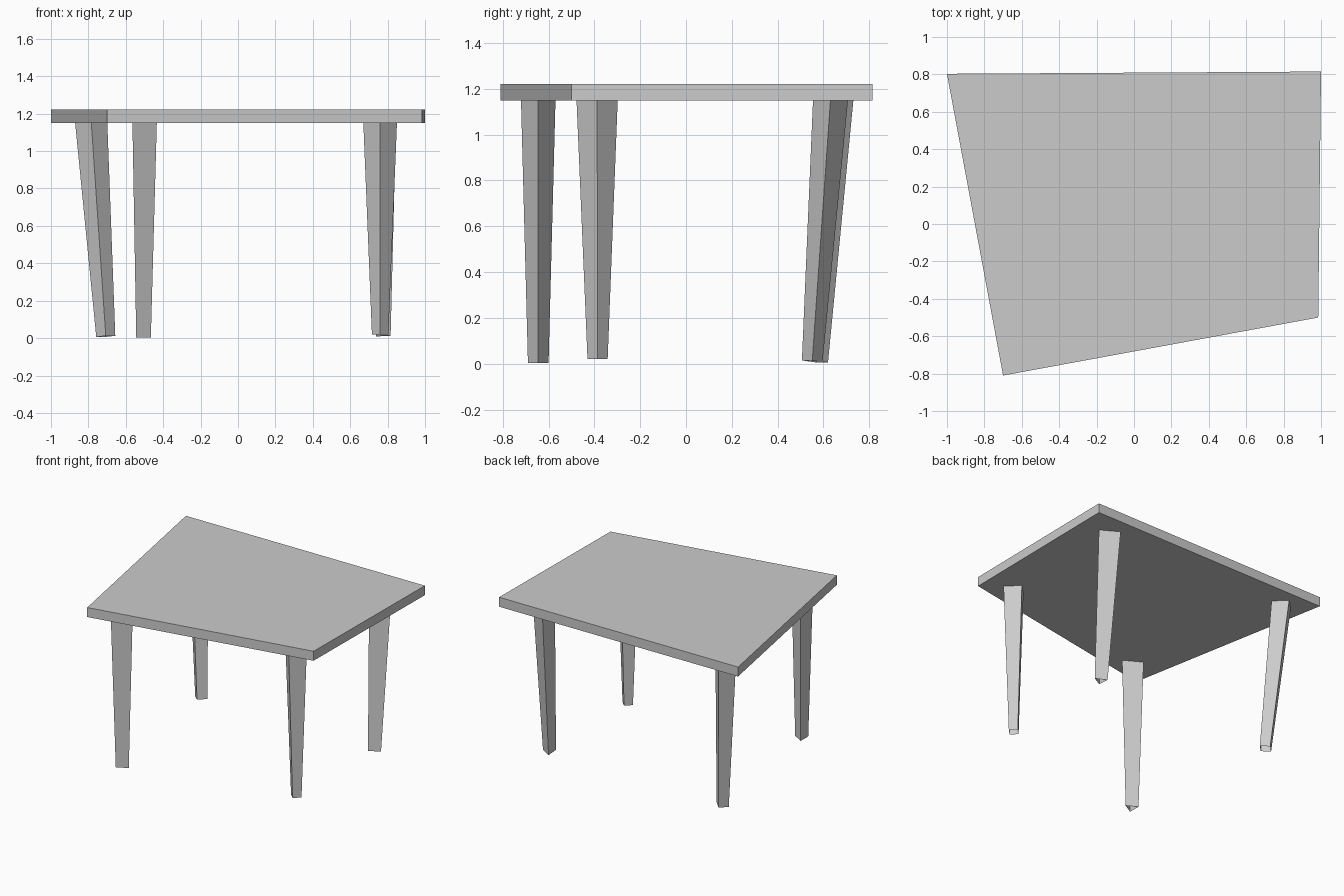
import bpy, bmesh
from math import cos, sin, tau
from mathutils import Vector

if "Cube" in bpy.data.objects:
    bpy.data.objects.remove(bpy.data.objects["Cube"])


def finish(name, bm):
    bmesh.ops.recalc_face_normals(bm, faces=bm.faces)
    mesh = bpy.data.meshes.new(name)
    bm.to_mesh(mesh)
    bm.free()
    obj = bpy.data.objects.new(name, mesh)
    bpy.context.collection.objects.link(obj)
    return obj


def leg(name, sides, top, bottom, r_top, r_bottom):
    """Tapered, leaning, open-ended tube; one corner points to +x."""
    top, bottom = Vector(top), Vector(bottom)
    turn = Vector((0, 0, 1)).rotation_difference(top - bottom)
    bm = bmesh.new()
    rings = []
    for centre, r in ((bottom, r_bottom), (top, r_top)):
        ring = []
        for i in range(sides):
            a = tau * i / sides
            ring.append(bm.verts.new(centre + turn @ Vector((r * cos(a), r * sin(a), 0))))
        rings.append(ring)
    low, high = rings
    for i in range(sides):
        j = (i + 1) % sides
        bm.faces.new((low[i], low[j], high[j], high[i]))
    return finish(name, bm)


# Irregular four-sided slab
bm = bmesh.new()
outline = [(-0.70, -0.81), (0.985, -0.50), (1.0, 0.815), (-1.0, 0.803)]
face = bm.faces.new([bm.verts.new((x, y, 1.15)) for x, y in outline])
ext = bmesh.ops.extrude_face_region(bm, geom=[face], use_keep_orig=True)
for v in ext["geom"]:
    if isinstance(v, bmesh.types.BMVert):
        v.co.z = 1.222
finish("tabletop", bm)

# Two three-sided legs and two four-sided legs
leg("front_left_leg", 3, (-0.521, -0.645, 1.153), (-0.518, -0.645, 0.003), 0.087, 0.052)
leg("back_right_leg", 3, (0.757, 0.631, 1.157), (0.764, 0.551, 0.012), 0.088, 0.052)
leg("front_right_leg", 4, (0.76, -0.388, 1.153), (0.76, -0.386, 0.02), 0.09, 0.044)
leg("back_left_leg", 4, (-0.785, 0.645, 1.157), (-0.707, 0.569, 0.009), 0.086, 0.051)
